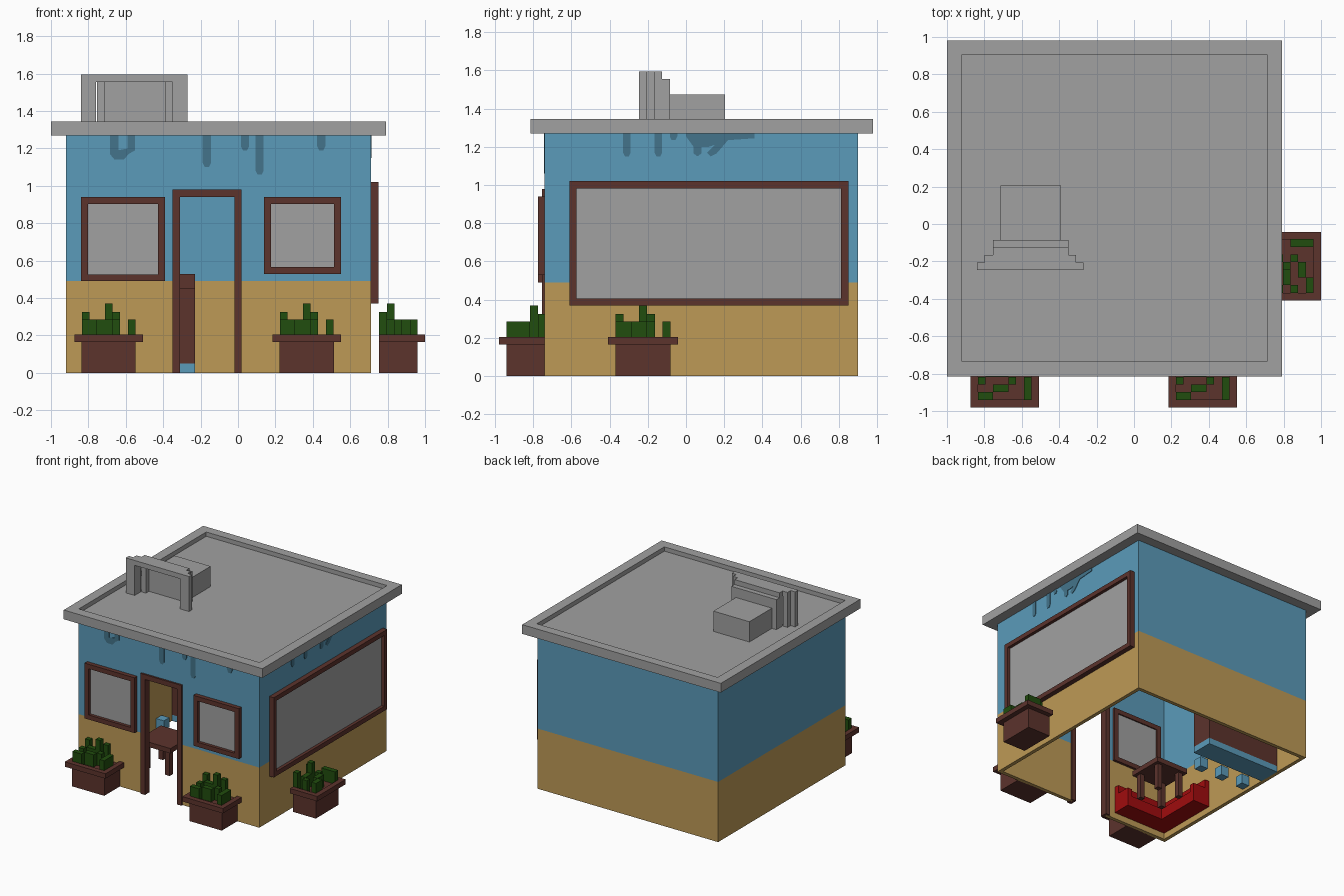
import bpy, bmesh, math
from mathutils import Matrix, Vector

cube = bpy.data.objects.get("Cube")
if cube:
    bpy.data.objects.remove(cube, do_unlink=True)


def material(name, r, g, b):
    def linear(c):
        c /= 255
        return c / 12.92 if c < 0.04 else ((c + 0.055) / 1.055) ** 2.4
    colour = (linear(r), linear(g), linear(b), 1)
    m = bpy.data.materials.new(name)
    m.use_nodes = True
    m.diffuse_color = colour
    m.node_tree.nodes["Principled BSDF"].inputs["Base Color"].default_value = colour
    return m


BLUE = material("wall blue", 91, 155, 186)
TAN = material("wall tan", 190, 154, 86)
GREY = material("concrete grey", 161, 161, 161)
BROWN = material("dark wood", 92, 51, 44)
GREEN = material("plant green", 33, 77, 14)
STAIN = material("stain blue", 68, 116, 139)
RED = material("sofa red", 160, 12, 14)


def finish(bm, name, mat, matrix):
    mesh = bpy.data.meshes.new(name)
    bmesh.ops.recalc_face_normals(bm, faces=bm.faces)
    bm.to_mesh(mesh)
    bm.free()
    mesh.materials.append(mat)
    ob = bpy.data.objects.new(name, mesh)
    ob.matrix_world = matrix
    bpy.context.scene.collection.objects.link(ob)
    return ob


def boxes(name, mat, spans, matrix=Matrix()):
    """Each span is (x0, x1, y0, y1, z0, z1)."""
    bm = bmesh.new()
    for x0, x1, y0, y1, z0, z1 in spans:
        centre = Vector((x0 + x1, y0 + y1, z0 + z1)) / 2
        size = Matrix.Diagonal((x1 - x0, y1 - y0, z1 - z0, 1))
        bmesh.ops.create_cube(bm, size=1, matrix=Matrix.Translation(centre) @ size)
    return finish(bm, name, mat, matrix)


def frame_spans(a0, a1, z0, z1, d0, d1, t, sill=True):
    """Border of width t in the xz plane, from depth d0 to d1 along y."""
    spans = [(a0, a0 + t, d0, d1, z0, z1), (a1 - t, a1, d0, d1, z0, z1),
             (a0 + t, a1 - t, d0, d1, z1 - t, z1)]
    if sill:
        spans.append((a0 + t, a1 - t, d0, d1, z0, z0 + t))
    return spans


def turn(spans):
    """Swap x and y so a part faces sideways."""
    return [(c, d, a, b, e, f) for a, b, c, d, e, f in spans]


# Walls in two painted bands, with a gap for the door
X0, X1, Y0, Y1, TOP, BAND, T = -0.92, 0.71, -0.74, 0.90, 1.27, 0.49, 0.03
for name, mat, z0, z1 in (("lower_walls", TAN, 0, BAND), ("upper_walls", BLUE, BAND, TOP)):
    boxes(name, mat, [
        (X0, X0 + T, Y0, Y1, z0, z1), (X1 - T, X1, Y0, Y1, z0, z1),
        (X0 + T, X1 - T, Y1 - T, Y1, z0, z1),
        (X0 + T, -0.33, Y0, Y0 + T, z0, z1), (0, X1 - T, Y0, Y0 + T, z0, z1)])
boxes("wall_over_door", BLUE, [(-0.33, 0, Y0, Y0 + T, 0.96, TOP)])

# Flat roof with a raised rim
boxes("roof_slab", GREY, [(-1, 0.79, -0.815, 0.98, TOP, 1.31)])
boxes("roof_rim", GREY, [
    (-1, X0, -0.815, 0.98, 1.31, 1.345), (X1, 0.79, -0.815, 0.98, 1.31, 1.345),
    (X0, X1, -0.815, -0.735, 1.31, 1.345), (X0, X1, 0.905, 0.98, 1.31, 1.345)])

# Stepped roof vent
base = 1.31
boxes("vent_outer_frame", GREY, frame_spans(-0.84, -0.27, base, 1.595, -0.245, -0.205, 0.08, False)[:2]
      + [(-0.76, -0.35, -0.245, -0.205, 1.555, 1.595)])
boxes("vent_middle_frame", GREY, frame_spans(-0.80, -0.31, base, 1.595, -0.205, -0.165, 0.04, False))
boxes("vent_inner_frame", GREY, frame_spans(-0.755, -0.35, base, 1.595, -0.165, -0.125, 0.04, False))
boxes("vent_panel", GREY, [(-0.755, -0.35, -0.125, -0.085, base, 1.555)])
boxes("vent_duct", GREY, [(-0.715, -0.39, -0.085, 0.205, base, 1.475)])

# Door frame and windows
boxes("door_frame", BROWN, frame_spans(-0.35, 0.02, 0, 0.98, -0.755, -0.695, 0.04, False))
for side, a0, a1, z0 in (("left", 0.14, 0.55, 0.53), ("right", -0.84, -0.39, 0.49)):
    boxes(side + "_window_frame", BROWN, frame_spans(a0, a1, z0, 0.94, -0.775, -0.69, 0.037))
    boxes(side + "_window_pane", GREY, [(a0 + 0.03, a1 - 0.03, -0.75, -0.7, z0 + 0.03, 0.91)])
boxes("big_window_frame", BROWN, turn(frame_spans(-0.61, 0.85, 0.37, 1.02, 0.67, 0.75, 0.037)))
boxes("big_window_pane", GREY, turn([(-0.58, 0.82, 0.675, 0.725, 0.4, 0.99)]))


# Water stains running down from the roof edge
FRONT = Matrix.Translation((0, Y0, 0))
SIDE = Matrix.Translation((X1, 0, 0)) @ Matrix.Rotation(math.pi / 2, 4, 'Z')


def stain(name, outline, matrix):
    bm = bmesh.new()
    face = bm.faces.new([bm.verts.new((a, -0.004, z)) for a, z in outline])
    made = bmesh.ops.extrude_face_region(bm, geom=[face])["geom"]
    bmesh.ops.translate(bm, vec=(0, 0.004, 0),
                        verts=[v for v in made if isinstance(v, bmesh.types.BMVert)])
    finish(bm, name, STAIN, matrix)


def drip(name, a, low, matrix, w=0.022):
    stain(name, [(a - w, TOP), (a - w, low + w), (a - w / 2, low),
                 (a + w / 2, low), (a + w, low + w), (a + w, TOP)], matrix)


for i, (a, low) in enumerate([(-0.167, 1.1), (0.037, 1.19), (0.115, 1.06), (0.445, 1.19)]):
    drip(f"front_drip_{i}", a, low, FRONT)
for i, (a, low) in enumerate([(-0.31, 1.15), (-0.145, 1.15), (-0.065, 1.235)]):
    drip(f"side_drip_{i}", a, low, SIDE, 0.02)
stain("front_loop_stain", [
    (-0.685, TOP), (-0.685, 1.17), (-0.66, 1.14), (-0.61, 1.14), (-0.585, 1.17), (-0.55, 1.19),
    (-0.55, TOP), (-0.59, TOP), (-0.59, 1.2), (-0.64, 1.19), (-0.64, TOP)], FRONT)
stain("side_wide_stain", [
    (0, TOP), (0, 1.255), (0.04, 1.2), (0.04, 1.165), (0.06, 1.15), (0.08, 1.165), (0.08, 1.2),
    (0.12, 1.2), (0.15, 1.21), (0.11, 1.17), (0.13, 1.15), (0.16, 1.165), (0.22, 1.235),
    (0.36, 1.245), (0.36, TOP)], SIDE)

# Planters: (column, row from wall, top height) for each sprout
SPROUTS = [(0, 0, 0.325), (0, 2, 0.285), (0, 4, 0.285), (1, 4, 0.285), (1, 1, 0.285),
           (2, 3, 0.285), (3, 3, 0.285), (3, 1, 0.37), (4, 0, 0.325), (4, 2, 0.285),
           (2, 1, 0.285), (6, 2, 0.285), (6, 3, 0.285), (6, 4, 0.285)]
CELL = 0.041


def planter(name, x, y, angle):
    m = Matrix.Translation((x, y, 0)) @ Matrix.Rotation(angle, 4, 'Z')
    boxes(name + "_box", BROWN, [(-0.145, 0.145, -0.205, 0, 0, 0.185)], m)
    boxes(name + "_rim", BROWN, [
        (-0.183, -0.143, -0.245, 0, 0.165, 0.205), (0.143, 0.183, -0.245, 0, 0.165, 0.205),
        (-0.143, 0.143, -0.245, -0.203, 0.165, 0.205)], m)
    boxes(name + "_plants", GREEN, [
        (-0.143 + c * CELL, -0.143 + (c + 1) * CELL, -(r + 1) * CELL, -r * CELL, 0.18, top)
        for c, r, top in SPROUTS], m)


planter("front_right_planter", -0.692, -0.735, 0)
planter("front_left_planter", 0.367, -0.735, 0)
planter("side_planter", 0.755, -0.225, math.pi / 2)

# Table
tx, ty, h = -0.47, -0.26, 0.145
boxes("table_top", BROWN, [(tx - h, tx + h, ty - h, ty + h, 0.2, 0.24)])
boxes("table_legs", BROWN, [
    (tx + sx * 0.1 - 0.02, tx + sx * 0.1 + 0.02, ty + sy * 0.1 - 0.02, ty + sy * 0.1 + 0.02, 0, 0.2)
    for sx in (-1, 1) for sy in (-1, 1)])

# Corner sofa
boxes("sofa_seat", RED, [(-0.89, -0.41, -0.71, -0.56, 0.05, 0.14),
                         (-0.89, -0.74, -0.56, -0.19, 0.05, 0.14)])
boxes("sofa_back", RED, [(-0.89, -0.41, -0.71, -0.67, 0.14, 0.27),
                         (-0.89, -0.85, -0.67, -0.19, 0.14, 0.27)])
boxes("sofa_arms", RED, [(-0.45, -0.41, -0.67, -0.56, 0.14, 0.2),
                         (-0.85, -0.74, -0.23, -0.19, 0.14, 0.2)])

# Bar counter and stools
boxes("counter_plinth", BLUE, [(-0.89, -0.23, 0.42, 0.6, 0, 0.05)])
boxes("counter_body", BROWN, [(-0.89, -0.23, 0.42, 0.6, 0.05, 0.45)])
boxes("counter_top", BROWN, [(-0.89, -0.23, 0.34, 0.62, 0.45, 0.53)])
boxes("stools", BLUE, [(x - 0.035, x + 0.035, 0.21, 0.28, 0.02, 0.1) for x in (-0.45, -0.65, -0.85)])
